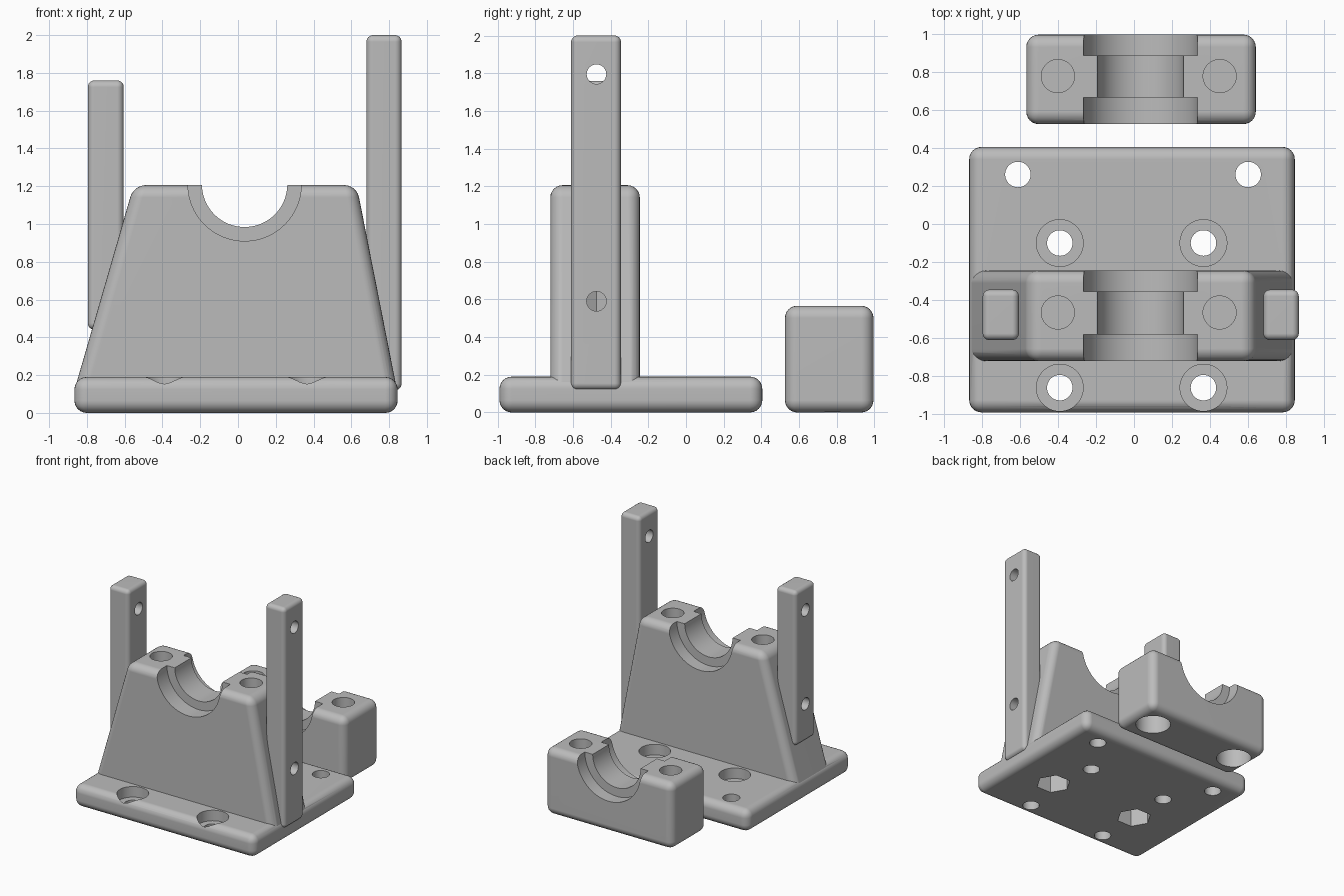
import bpy, bmesh, math
from mathutils import Matrix, Vector

cube = bpy.data.objects.get("Cube")
if cube:
    bpy.data.objects.remove(cube, do_unlink=True)

grey = bpy.data.materials.new("plain grey")
grey.use_nodes = True
grey.diffuse_color = (0.5, 0.5, 0.5, 1)
grey.node_tree.nodes["Principled BSDF"].inputs["Base Color"].default_value = (0.5, 0.5, 0.5, 1)


def make_object(name, bm):
    bmesh.ops.recalc_face_normals(bm, faces=bm.faces)
    mesh = bpy.data.meshes.new(name)
    bm.to_mesh(mesh)
    bm.free()
    mesh.materials.append(grey)
    obj = bpy.data.objects.new(name, mesh)
    bpy.context.collection.objects.link(obj)
    return obj


def apply_modifier(obj, mod):
    bpy.context.view_layer.objects.active = obj
    bpy.ops.object.modifier_apply(modifier=mod.name)


def rounded_prism(name, profile, y0, y1, radius):
    """Extrude an x-z profile along y and round every edge."""
    bm = bmesh.new()
    face = bm.faces.new([bm.verts.new((x, y0, z)) for x, z in profile])
    new = bmesh.ops.extrude_face_region(bm, geom=[face])["geom"]
    verts = [v for v in new if isinstance(v, bmesh.types.BMVert)]
    bmesh.ops.translate(bm, verts=verts, vec=(0, y1 - y0, 0))
    obj = make_object(name, bm)
    mod = obj.modifiers.new("rounding", "BEVEL")
    mod.width = radius
    mod.segments = 6
    mod.limit_method = "NONE"
    apply_modifier(obj, mod)
    return obj


def rounded_box(name, x0, x1, y0, y1, z0, z1, radius):
    return rounded_prism(name, [(x0, z0), (x1, z0), (x1, z1), (x0, z1)], y0, y1, radius)


def combine(obj, other, operation):
    mod = obj.modifiers.new("combine", "BOOLEAN")
    mod.operation = operation
    mod.solver = "EXACT"
    mod.object = other
    apply_modifier(obj, mod)
    bpy.data.objects.remove(other, do_unlink=True)


def drill(obj, start, end, radius, sides=48):
    """Cut a round or many-sided hole between two points."""
    start, end = Vector(start), Vector(end)
    axis = end - start
    turn = axis.to_track_quat("Z", "Y").to_matrix().to_4x4()
    if sides == 6:
        turn = Matrix.Identity(4)
    bm = bmesh.new()
    bmesh.ops.create_cone(bm, cap_ends=True, segments=sides, radius1=radius,
                          radius2=radius, depth=axis.length,
                          matrix=Matrix.Translation((start + end) / 2) @ turn)
    # Hexagons keep a corner on the x axis
    if sides == 6:
        centre = (start + end) / 2
        first = max(bm.verts, key=lambda v: v.co.x).co - centre
        angle = math.atan2(first.y, first.x)
        bmesh.ops.rotate(bm, verts=bm.verts, cent=centre,
                         matrix=Matrix.Rotation(-angle, 3, "Z"))
    cutter = make_object("cutter", bm)
    cutter.hide_render = True
    combine(obj, cutter, "DIFFERENCE")


def finish(obj):
    bpy.ops.object.select_all(action="DESELECT")
    obj.select_set(True)
    bpy.context.view_layer.objects.active = obj
    bpy.ops.object.shade_smooth_by_angle(angle=math.radians(30))
    mod = obj.modifiers.new("flat faces", "WEIGHTED_NORMAL")
    mod.keep_sharp = True


BOLT_X = (-0.4, 0.45)
SEAT_X = 0.035


def bearing_seat(obj, y0, y1, z):
    """Narrow round groove with a wider step at each end."""
    drill(obj, (SEAT_X, y0 - 0.1, z), (SEAT_X, y1 + 0.1, z), 0.226, 96)
    drill(obj, (SEAT_X, y0 - 0.1, z), (SEAT_X, y0 + 0.14, z), 0.3, 96)
    drill(obj, (SEAT_X, y1 - 0.11, z), (SEAT_X, y1 + 0.1, z), 0.3, 96)


# Base plate with plain and counterbored screw holes
base = rounded_box("base_plate", -0.866, 0.845, -0.99, 0.405, 0, 0.19, 0.065)
for x in (-0.61, 0.6):
    drill(base, (x, 0.26, -0.1), (x, 0.26, 0.4), 0.067)
for x in (-0.39, 0.365):
    for y in (-0.1, -0.86):
        drill(base, (x, y, -0.1), (x, y, 0.4), 0.067)
        drill(base, (x, y, 0.1), (x, y, 0.4), 0.123)

# Tapered support, joined to the base
support = rounded_prism("support", [(-0.872, 0.1), (0.846, 0.1), (0.628, 1.206), (-0.552, 1.206)],
                        -0.72, -0.245, 0.065)
combine(base, support, "UNION")
base.name = "base_and_support"
bearing_seat(base, -0.72, -0.245, 1.21)
for x in BOLT_X:
    drill(base, (x, -0.465, 0.87), (x, -0.465, 1.4), 0.087)
    drill(base, (x, -0.475, -0.1), (x, -0.475, 0.85), 0.14, 6)

# Side posts, with cross holes that run into the nut pockets
posts = (("left_post", 0.68, 0.866, 0.12, 2.0, (0.59, 1.795), BOLT_X[1]),
         ("right_post", -0.795, -0.605, 0.44, 1.76, (0.76, 1.56), BOLT_X[0]))
for name, x0, x1, z0, z1, holes, pocket_x in posts:
    post = rounded_box(name, x0, x1, -0.61, -0.345, z0, z1, 0.035)
    for z in holes:
        drill(post, (x0 - 0.1, -0.475, z), (x1 + 0.1, -0.475, z), 0.052, 32)
    outer_x = math.copysign(1, pocket_x)
    drill(base, (pocket_x, -0.475, holes[0]), (outer_x, -0.475, holes[0]), 0.052, 32)
    finish(post)
finish(base)

# Separate bearing cap with bolt holes and head recesses
cap = rounded_box("bearing_cap", -0.566, 0.64, 0.525, 0.995, 0, 0.566, 0.065)
bearing_seat(cap, 0.525, 0.995, 0.568)
for x in BOLT_X:
    drill(cap, (x, 0.777, 0.2), (x, 0.777, 0.8), 0.087)
    drill(cap, (x, 0.777, -0.1), (x, 0.777, 0.185), 0.14)
finish(cap)
